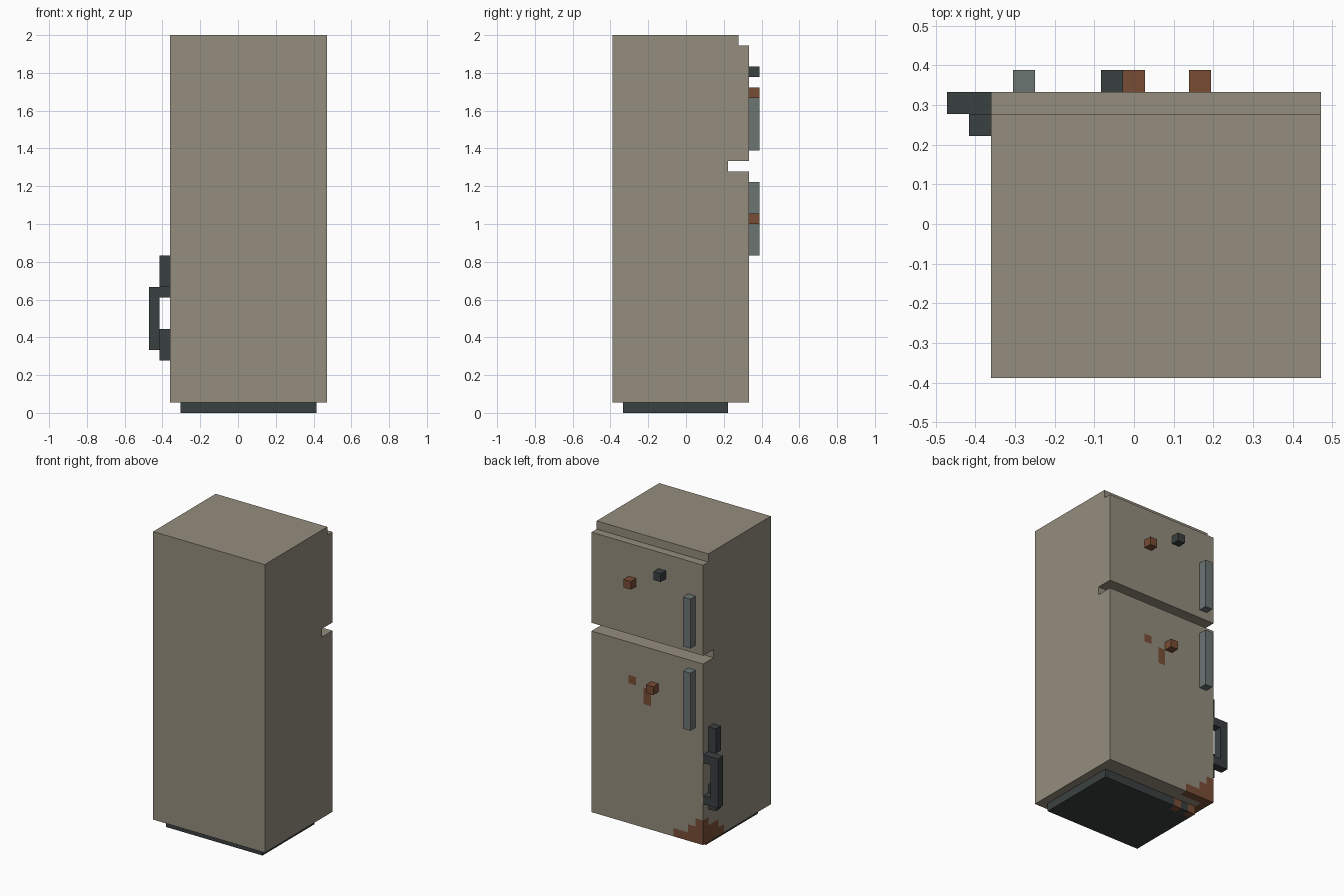
import bpy
import bmesh
from mathutils import Vector

# All parts sit on a cubic grid; UNIT is one cell, ORIGIN moves grid zero to its place
UNIT = 1 / 18
ORIGIN = Vector((-8.5, -7, 0))

if "Cube" in bpy.data.objects:
    bpy.data.objects.remove(bpy.data.objects["Cube"], do_unlink=True)


def material(name, rgb):
    mat = bpy.data.materials.new(name)
    mat.use_nodes = True
    colour = (*rgb, 1)
    mat.diffuse_color = colour
    mat.node_tree.nodes["Principled BSDF"].inputs["Base Color"].default_value = colour
    return mat


tan = material("tan enamel", (0.30, 0.27, 0.21))
grey = material("grey metal", (0.15, 0.18, 0.175))
dark = material("dark charcoal", (0.042, 0.051, 0.051))
rust = material("rust brown", (0.19, 0.075, 0.035))


def add_cells(bm, low, high):
    """Add one box spanning the grid corners low to high."""
    low, high = Vector(low), Vector(high)
    verts = bmesh.ops.create_cube(bm, size=1)["verts"]
    for v in verts:
        for axis in range(3):
            v.co[axis] = high[axis] if v.co[axis] > 0 else low[axis]


def block(name, mat, *boxes, patches=()):
    """Build a part from boxes; patches are grid regions whose faces turn rusty."""
    bm = bmesh.new()
    for low, high in boxes:
        add_cells(bm, low, high)
    # Cut the surface along the borders of every rusty region
    cuts = {(axis, corner[axis]) for p in patches for corner in p for axis in range(3)}
    for axis, at in sorted(cuts):
        point, normal = Vector(), Vector()
        point[axis], normal[axis] = at, 1
        geom = bm.verts[:] + bm.edges[:] + bm.faces[:]
        bmesh.ops.bisect_plane(bm, geom=geom, dist=1e-4, plane_co=point, plane_no=normal)
    bm.normal_update()
    for f in bm.faces:
        inside = f.calc_center_median() - f.normal * 0.1
        f.material_index = int(any(
            all(lo[a] < inside[a] < hi[a] for a in range(3)) for lo, hi in patches))
    for v in bm.verts:
        v.co = (v.co + ORIGIN) * UNIT
    mesh = bpy.data.meshes.new(name)
    bm.to_mesh(mesh)
    bm.free()
    mesh.materials.append(mat)
    mesh.materials.append(rust)
    obj = bpy.data.objects.new(name, mesh)
    bpy.context.collection.objects.link(obj)
    return obj


# Rust stepping down from the bottom corner, plus spots on the lower door
door_rust = [
    ((2, 12, 1), (3, 13, 4)),
    ((3, 12, 1), (4, 13, 3)),
    ((4, 12, 1), (6, 13, 2)),
    ((2, 11, 1), (3, 12, 3)),
    ((9, 12, 16), (10, 13, 18)),
    ((11, 12, 18), (12, 13, 19)),
]
side_rust = [
    ((2, 10, 1), (3, 11, 3)),
    ((2, 9, 1), (3, 10, 2)),
]
base_rust = [((x, 10, 0), (x + 1, 11, 1)) for x in (3, 5)]

# Cabinet, plinth and doors
block("plinth", dark, ((3, 1, 0), (16, 11, 1)), patches=base_rust)
block("cabinet", tan, ((2, 0, 1), (17, 11, 36)), patches=side_rust)
block("top_trim", tan, ((2, 11, 35), (17, 12, 36)))
block("freezer_door", tan, ((2, 11, 24), (17, 13, 35)))
block("lower_door", tan, ((2, 11, 1), (17, 13, 23)), patches=door_rust)

# Door handles
block("freezer_handle", grey, ((3, 13, 25), (4, 14, 31)))
block("lower_handle", grey, ((3, 13, 15), (4, 14, 22)))

# Magnets
for name, mat, x, z in (("dark_magnet", dark, 7, 32),
                        ("upper_rust_magnet", rust, 11, 30),
                        ("lower_rust_magnet", rust, 8, 18)):
    block(name, mat, ((x, 13, z), (x + 1, 14, z + 1)))

# Chain hanging on the side: a loop link between two straight links
block("chain_loop", dark,
      ((0, 12, 6), (1, 13, 12)),
      ((1, 12, 6), (2, 13, 7)),
      ((1, 12, 11), (2, 13, 12)))
block("chain_upper_link", dark, ((1, 11, 12), (2, 12, 15)))
block("chain_lower_link", dark, ((1, 11, 5), (2, 12, 8)))
